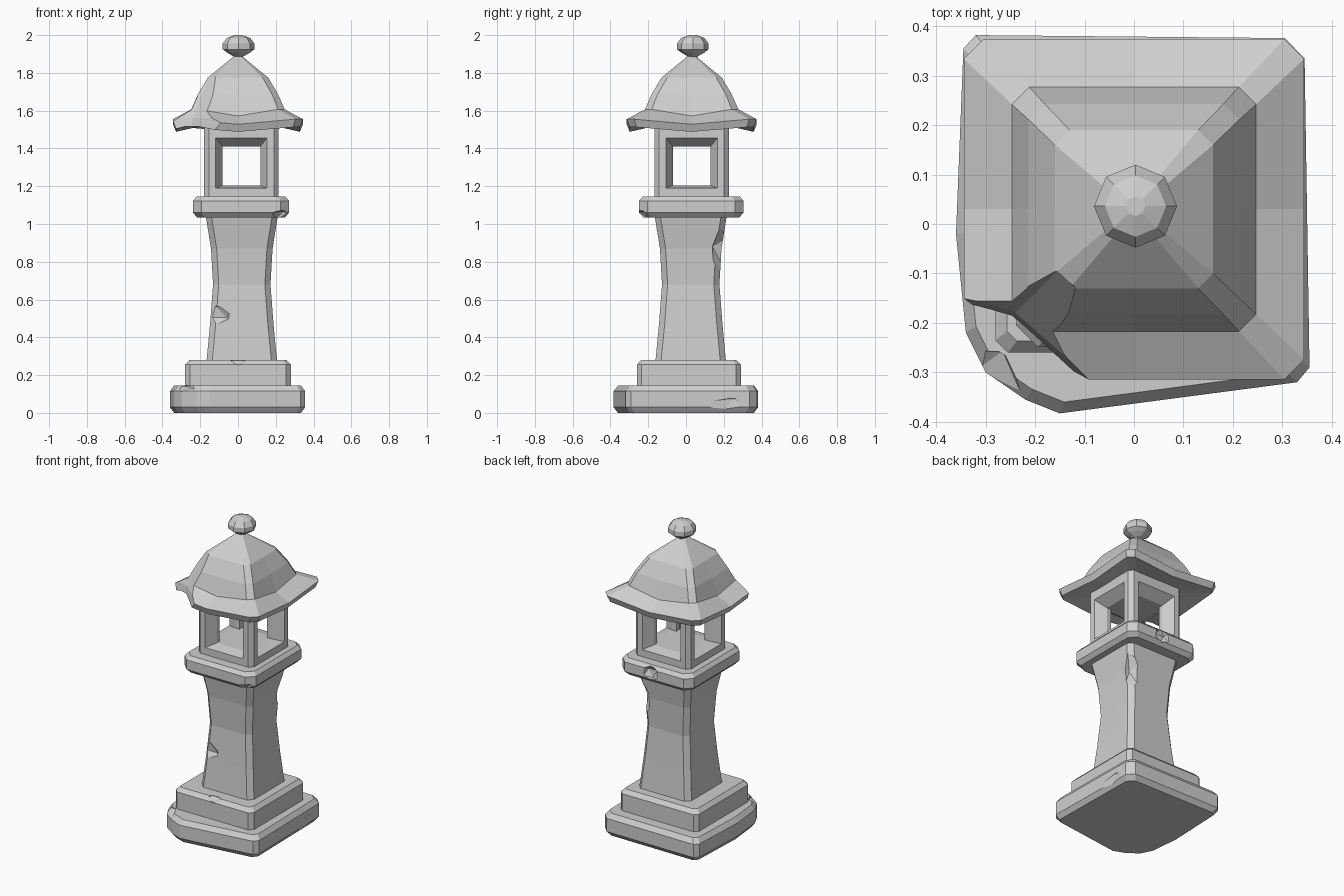
import bpy, bmesh, math
from mathutils import Matrix, Vector

if "Cube" in bpy.data.objects:
    bpy.data.objects.remove(bpy.data.objects["Cube"])

stone = bpy.data.materials.new("grey_stone")
stone.diffuse_color = (0.62, 0.62, 0.62, 1)
stone.use_nodes = True
stone.node_tree.nodes["Principled BSDF"].inputs["Base Color"].default_value = stone.diffuse_color


def loft(name, rings):
    """Skin a list of equal-length point rings and cap both ends."""
    bm = bmesh.new()
    vs = [[bm.verts.new(p) for p in r] for r in rings]
    n = len(vs[0])
    for a, b in zip(vs, vs[1:]):
        for i in range(n):
            bm.faces.new((a[i], a[(i + 1) % n], b[(i + 1) % n], b[i]))
    bm.faces.new(vs[0][::-1])
    bm.faces.new(vs[-1])
    bmesh.ops.recalc_face_normals(bm, faces=bm.faces)
    me = bpy.data.meshes.new(name)
    bm.to_mesh(me)
    bm.free()
    me.materials.append(stone)
    ob = bpy.data.objects.new(name, me)
    bpy.context.collection.objects.link(ob)
    return ob


def square(c, hx, hy, ch, z, sag=None):
    """Square ring with chamfered corners; sag adds lowered side midpoints."""
    pts = []
    for k, (sx, sy) in enumerate(((1, 1), (-1, 1), (-1, -1), (1, -1))):
        a = (c[0] + sx * hx, c[1] + sy * (hy - ch), z)
        b = (c[0] + sx * (hx - ch), c[1] + sy * hy, z)
        pts += [a, b] if k % 2 == 0 else [b, a]
        if sag is not None:
            mid = ((0, hy), (-hx, 0), (0, -hy), (hx, 0))[k]
            pts.append((c[0] + mid[0], c[1] + mid[1], z - sag))
    return pts


def cut(ob, cutter):
    """Subtract the cutter, bake the result and delete the cutter."""
    m = ob.modifiers.new("cut", 'BOOLEAN')
    m.operation, m.solver, m.object = 'DIFFERENCE', 'EXACT', cutter
    deps = bpy.context.evaluated_depsgraph_get()
    me = bpy.data.meshes.new_from_object(ob.evaluated_get(deps))
    ob.modifiers.clear()
    ob.data = me
    bpy.data.objects.remove(cutter)


def chip(ob, loc, size, turn=0.3):
    """Knock a faceted flake out of a part."""
    bm = bmesh.new()
    bmesh.ops.create_icosphere(bm, subdivisions=1, radius=1)
    mat = (Matrix.Translation(loc) @ Matrix.Diagonal(Vector((*size, 1)))
           @ Matrix.Rotation(turn, 4, 'X') @ Matrix.Rotation(turn, 4, 'Z'))
    bmesh.ops.transform(bm, matrix=mat, verts=bm.verts)
    me = bpy.data.meshes.new("chip")
    bm.to_mesh(me)
    bm.free()
    me.materials.append(stone)
    c = bpy.data.objects.new("chip", me)
    bpy.context.collection.objects.link(c)
    cut(ob, c)


# base slab with its worn front-left corner
outline = [(0.355, -0.29), (0.345, 0.335), (0.305, 0.376), (-0.32, 0.382),
           (-0.345, 0.355), (-0.36, -0.02), (-0.34, -0.22), (-0.30, -0.30),
           (-0.22, -0.355), (-0.15, -0.383), (0.33, -0.32)]
base = loft("base_slab", [[(x * s, y * s, z) for x, y in outline]
            for z, s in ((0, 0.94), (0.03, 1), (0.115, 1), (0.145, 0.94))])
chip(base, (0.375, 0.22, 0.04), (0.04, 0.19, 0.065))
chip(base, (-0.33, -0.33, 0.15), (0.12, 0.09, 0.05))

# second step
c = (0.0, 0.015)
step = loft("base_step", [square(c, 0.28, 0.275, 0.025, 0.13),
                          square(c, 0.28, 0.275, 0.025, 0.255),
                          square(c, 0.257, 0.252, 0.02, 0.28)])
chip(step, (0.0, -0.26, 0.285), (0.055, 0.045, 0.035))

# waisted post with two chips on its edges
c = (0.02, 0.025)
post = loft("post", [square(c, h, h, 0.03, z) for z, h in
            ((0.27, 0.187), (0.47, 0.168), (0.68, 0.152),
             (0.87, 0.163), (1.05, 0.192))])
chip(post, (-0.12, -0.17, 0.52), (0.11, 0.06, 0.065))
chip(post, (0.2, 0.205, 0.85), (0.085, 0.08, 0.14))

# platform under the lamp
c = (0.016, 0.028)
plate = loft("platform", [square(c, hx, hx + 0.022, ch, z) for z, hx, ch in
             ((1.035, 0.232, 0.04), (1.06, 0.255, 0.045),
              (1.122, 0.255, 0.045), (1.145, 0.235, 0.04))])
chip(plate, (0.04, 0.315, 1.10), (0.06, 0.045, 0.055))
chip(plate, (0.24, -0.25, 1.04), (0.07, 0.05, 0.04))

# lamp house with a splayed window through each axis
c = (0.018, 0.03)
lamp = loft("lamp_house", [square(c, 0.197, 0.197, 0.025, z) for z in (1.14, 1.53)])
for axis in (0, 1):
    rings = []
    for d, h, lo, hi in ((-0.25, 0.165, 1.178, 1.493), (-0.13, 0.1, 1.205, 1.41),
                         (0.13, 0.1, 1.205, 1.41), (0.25, 0.165, 1.178, 1.493)):
        ring = []
        for u, z in ((-h, lo), (h, lo), (h, hi), (-h, hi)):
            x, y = (d, u) if axis == 0 else (u, d)
            ring.append((c[0] + x, c[1] + y, z))
        rings.append(ring)
    cut(lamp, loft("window_cutter", rings))

# roof: flared eave and domed hip, with the front-left corner broken off
c = (0.0, 0.03)
roof = loft("roof", [square(c, h, h, ch, z, sag) for h, ch, z, sag in
            ((0.19, 0.03, 1.52, 0), (0.328, 0.035, 1.513, 0.025),
             (0.344, 0.04, 1.555, 0.027), (0.247, 0.035, 1.607, 0.035),
             (0.213, 0.032, 1.685, 0.005), (0.16, 0.03, 1.775, 0),
             (0.022, 0.009, 1.888, 0))])
broken = [(-0.5, -0.10), (-0.24, -0.18), (-0.09, -0.31), (-0.05, -0.5), (-0.5, -0.5)]
cut(roof, loft("break_cutter", [[(x + s, y + s, z) for x, y in broken]
                                for z, s in ((1.45, -0.015), (1.56, 0), (1.78, 0.085))]))

# eight-sided finial
c = (0.003, 0.036)
loft("finial", [[(c[0] + r * math.cos(k * math.pi / 4),
                  c[1] + r * math.sin(k * math.pi / 4), z) for k in range(8)]
                for z, r in ((1.87, 0.02), (1.887, 0.025), (1.908, 0.062),
                             (1.925, 0.084), (1.955, 0.084), (1.985, 0.062),
                             (2.0, 0.02))])
